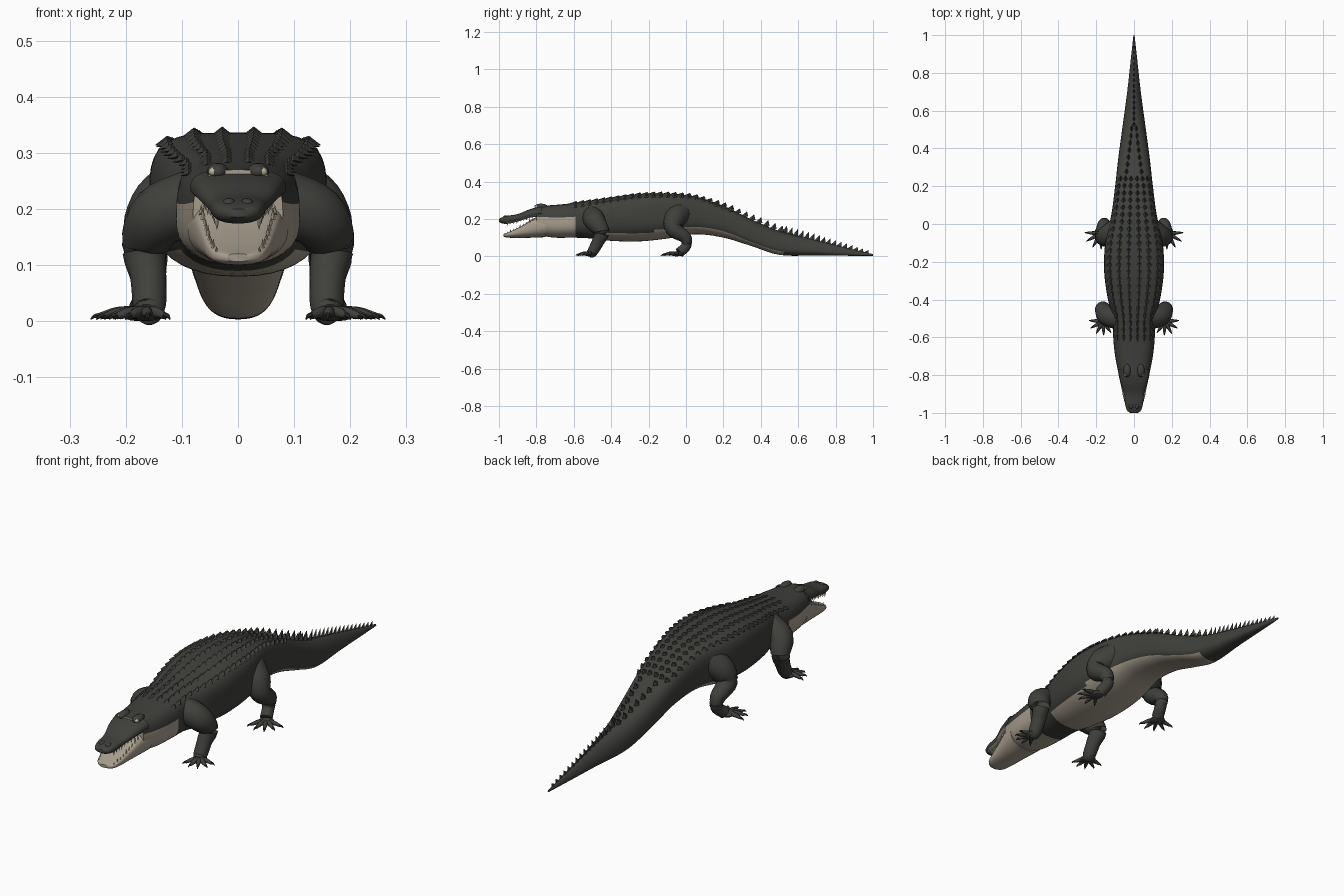
import bpy, bmesh, math
from mathutils import Vector

if "Cube" in bpy.data.objects:
    bpy.data.objects.remove(bpy.data.objects["Cube"], do_unlink=True)


def material(name, *rgb):
    mat = bpy.data.materials.new(name)
    mat.use_nodes = True
    mat.diffuse_color = (*rgb, 1)
    mat.node_tree.nodes["Principled BSDF"].inputs["Base Color"].default_value = (*rgb, 1)
    return mat


HIDE = material("dark_hide", .05, .052, .045)
CREAM = material("cream_skin", .39, .34, .27)
TOOTH = material("tooth_ivory", .5, .45, .35)
CLAW = material("claw_black", .025, .025, .022)


def finish(name, bm, mats, smooth=True, rule=None):
    """Turn a bmesh into an object, colouring faces by an optional rule."""
    bmesh.ops.recalc_face_normals(bm, faces=bm.faces[:])
    bm.normal_update()
    if rule:
        for f in bm.faces:
            f.material_index = int(rule(f.calc_center_median(), f.normal))
    mesh = bpy.data.meshes.new(name)
    bm.to_mesh(mesh)
    bm.free()
    for m in mats:
        mesh.materials.append(m)
    if smooth:
        mesh.shade_smooth()
        mesh.set_sharp_from_angle(angle=math.radians(50))
    obj = bpy.data.objects.new(name, mesh)
    bpy.context.collection.objects.link(obj)
    return obj


def bridge(bm, rings):
    """Skin a list of vertex rings and cap both ends."""
    n = len(rings[0])
    for a, b in zip(rings, rings[1:]):
        for k in range(n):
            bm.faces.new((a[k], a[(k + 1) % n], b[(k + 1) % n], b[k]))
    bm.faces.new(rings[0])
    bm.faces.new(rings[-1])


def section(table, y):
    """Smoothly interpolated (width, top, bottom, middle, roundness) at y."""
    i = max(k for k in range(len(table) - 1) if k == 0 or table[k][0] <= y)
    p, q = table[i], table[i + 1]
    o, r = table[max(i - 1, 0)], table[min(i + 2, len(table) - 1)]
    d = q[0] - p[0]
    t = (y - p[0]) / d
    out = []
    for c in range(1, len(p)):
        m0 = (q[c] - o[c]) / (q[0] - o[0]) * d
        m1 = (r[c] - p[c]) / (r[0] - p[0]) * d
        s = t * t * (3 - 2 * t)
        out.append(p[c] + (q[c] - p[c]) * s + m0 * t * (1 - t) ** 2 - m1 * t * t * (1 - t))
    return out


def loft(name, table, rings, mats, rule=None, sides=40):
    bm = bmesh.new()
    y0, y1 = table[0][0], table[-1][0]
    loops = []
    for i in range(rings + 1):
        y = y0 + (y1 - y0) * i / rings
        w, top, bot, mid, e = section(table, y)
        loop = []
        for k in range(sides):
            c, s = math.cos(math.tau * k / sides), math.sin(math.tau * k / sides)
            ex, h = (e, top - mid) if s >= 0 else (.85, mid - bot)
            x = math.copysign(abs(c) ** ex * w, c)
            loop.append(bm.verts.new((x, y, mid + math.copysign(abs(s) ** ex * h, s))))
        loops.append(loop)
    bridge(bm, loops)
    return finish(name, bm, mats, True, rule)


def tube(bm, path, sides=14, squash=1):
    """Tapered limb through (position, radius) points, finely resampled."""
    rows = [(i, *p) for i, p in enumerate(path)]
    steps = 5 * (len(rows) - 1)
    pts = [section(rows, i / 5) for i in range(steps + 1)]
    loops = []
    for i, p in enumerate(pts):
        a, b = pts[max(i - 1, 0)], pts[min(i + 1, steps)]
        q = (Vector(b[:3]) - Vector(a[:3])).to_track_quat('Z', 'Y')
        loop = []
        for k in range(sides):
            t = math.tau * k / sides
            v = q @ Vector((math.cos(t), math.sin(t), 0)) * max(p[3], .001)
            v.z *= squash
            loop.append(bm.verts.new(Vector(p[:3]) + v))
        loops.append(loop)
    bridge(bm, loops)


def ball(bm, centre, size):
    made = bmesh.ops.create_uvsphere(bm, u_segments=14, v_segments=8, radius=1)["verts"]
    bmesh.ops.scale(bm, vec=size, verts=made)
    bmesh.ops.translate(bm, vec=centre, verts=made)


def spike(bm, base, wide, long, high, lean=0):
    """Four-sided keeled point standing on base."""
    b = Vector(base)
    ring = [bm.verts.new(b + Vector(v)) for v in
            ((wide, 0, -.004), (0, long, 0), (-wide, 0, -.004), (0, -long, 0))]
    tip = bm.verts.new(b + Vector((0, lean, high)))
    for k in range(4):
        bm.faces.new((ring[k], ring[(k + 1) % 4], tip))
    bm.faces.new(ring)


# Trunk, neck and tail: y, half width, top, bottom, widest height, roundness
BODY = [(-.8, .08, .27, .115, .19, .7), (-.7, .1, .275, .1, .18, .65),
        (-.6, .11, .285, .1, .18, .65), (-.5, .112, .298, .095, .19, .6),
        (-.4, .138, .312, .083, .2, .55), (-.25, .158, .332, .08, .2, .5),
        (-.1, .152, .335, .095, .2, .5), (.05, .12, .32, .118, .2, .5),
        (.2, .1, .27, .1, .17, .55), (.35, .083, .198, .055, .1, .65),
        (.5, .063, .135, .008, .05, .85), (.7, .036, .085, .005, .03, 1.2),
        (.9, .014, .035, .003, .015, 1.2), (1, .003, .012, .003, .007, 1)]


def pale(c, n):
    if c.y < -.59:
        return c.z < .205 or n.y < -.9
    return -.45 < c.y < .52 and n.z < -.62


loft("body", BODY, 120, [HIDE, CREAM], pale)

# Open jaws
SNOUT = [(-1, .02, .2, .185, .193, 1), (-.99, .035, .206, .178, .194, .8),
         (-.96, .046, .216, .174, .197, .7), (-.9, .053, .226, .186, .205, .7),
         (-.84, .071, .25, .205, .222, .7), (-.77, .085, .271, .215, .235, .7)]
JAW = [(-.975, .02, .12, .106, .113, .8), (-.96, .042, .125, .101, .115, .5),
       (-.92, .056, .142, .099, .125, .5), (-.87, .066, .168, .099, .14, .5),
       (-.81, .079, .205, .1, .16, .6), (-.75, .09, .215, .103, .17, .8)]
loft("upper_snout", SNOUT, 24, [HIDE, CREAM], lambda c, n: n.z < -.75 and c.y > -.97)
loft("lower_jaw", JAW, 24, [CREAM])

# Teeth along both jaw rims
bm = bmesh.new()
for side in (1, -1):
    for i in range(9):
        y = -.955 + i * .017
        w, top, bot, mid, e = section(SNOUT, y)
        spike(bm, (side * w * .8, y, bot + .012), .005, .005, -.025 if i % 3 == 0 else -.02)
        w, top, bot, mid, e = section(JAW, y)
        spike(bm, (side * w * .85, y, top - .008), .005, .005, .022 if i % 3 == 1 else .015)
finish("teeth", bm, [TOOTH], False)

# Brow ridges, nostril bumps and eyes
bumps, eyes = bmesh.new(), bmesh.new()
for side in (1, -1):
    ball(bumps, (side * .036, -.775, .266), (.02, .036, .016))
    ball(bumps, (side * .016, -.963, .21), (.012, .016, .009))
    ball(eyes, (side * .043, -.798, .266), (.01, .01, .008))
finish("brows_and_nostrils", bumps, [HIDE])
finish("eyes", eyes, [TOOTH])

# Keeled plates over the back, rising into the double tail crest
bm = bmesh.new()
for i in range(30):
    y = -.6 + i * .038
    w, top, bot, mid, e = section(BODY, y)
    for f in (.18, .5, .8):
        if y > .25 and f != .5:
            continue
        u = f * (1 - .6 * max(0, y - .2) / .3)
        z = mid + (top - mid) * (1 - u ** (2 / e)) ** (e / 2)
        high = .012 + .02 * min(1, max(0, (y - .1) / .3))
        for side in (1, -1):
            spike(bm, (side * u * w, y, z - .001), w * .13, .021, high, .014)
finish("back_plates", bm, [HIDE], False)

# Single crest on the rear of the tail
bm = bmesh.new()
for i in range(16):
    y = .525 + i * .029
    top = section(BODY, y)[1]
    spike(bm, (0, y, top - .004), .009 - .0004 * i, .017, .043 - .0017 * i, .016)
finish("tail_crest", bm, [HIDE], False)

# Legs with splayed toes and claws
FRONT = [(.07, -.5, .215, .06), (.14, -.485, .185, .056), (.166, -.45, .13, .041),
         (.16, -.47, .08, .033), (.158, -.5, .025, .029), (.162, -.52, .012, .02)]
HIND = [(.08, -.03, .235, .066), (.135, -.06, .2, .06), (.163, -.065, .145, .045),
        (.16, -.005, .102, .034), (.155, 0, .055, .027), (.168, -.035, .02, .027)]
FEET = {"front": (FRONT, (.164, -.515), .075), "hind": (HIND, (.178, -.05), .085)}

for name, (path, foot, reach) in FEET.items():
    for label, side in (("left", 1), ("right", -1)):
        bm, claws = bmesh.new(), bmesh.new()
        tube(bm, [(side * x, y, z, r) for x, y, z, r in path])
        ball(bm, (side * foot[0], foot[1], .013), (.033, .036, .013))
        for k in range(5):
            a = math.radians(-125 + 32 * k)
            dx, dy = math.cos(a) * side, math.sin(a)

            def at(d, z, r):
                return (side * foot[0] + dx * d, foot[1] + dy * d, z, r)
            tube(bm, [at(.01, .015, .012), at(reach * .45, .015, .01),
                      at(reach * .8, .009, .006)], 8)
            tube(claws, [at(reach * .72, .011, .006), at(reach * .9, .009, .004),
                         at(reach, .003, .001)], 6)
        finish(f"{label}_{name}_leg", bm, [HIDE])
        finish(f"{label}_{name}_claws", claws, [CLAW])
